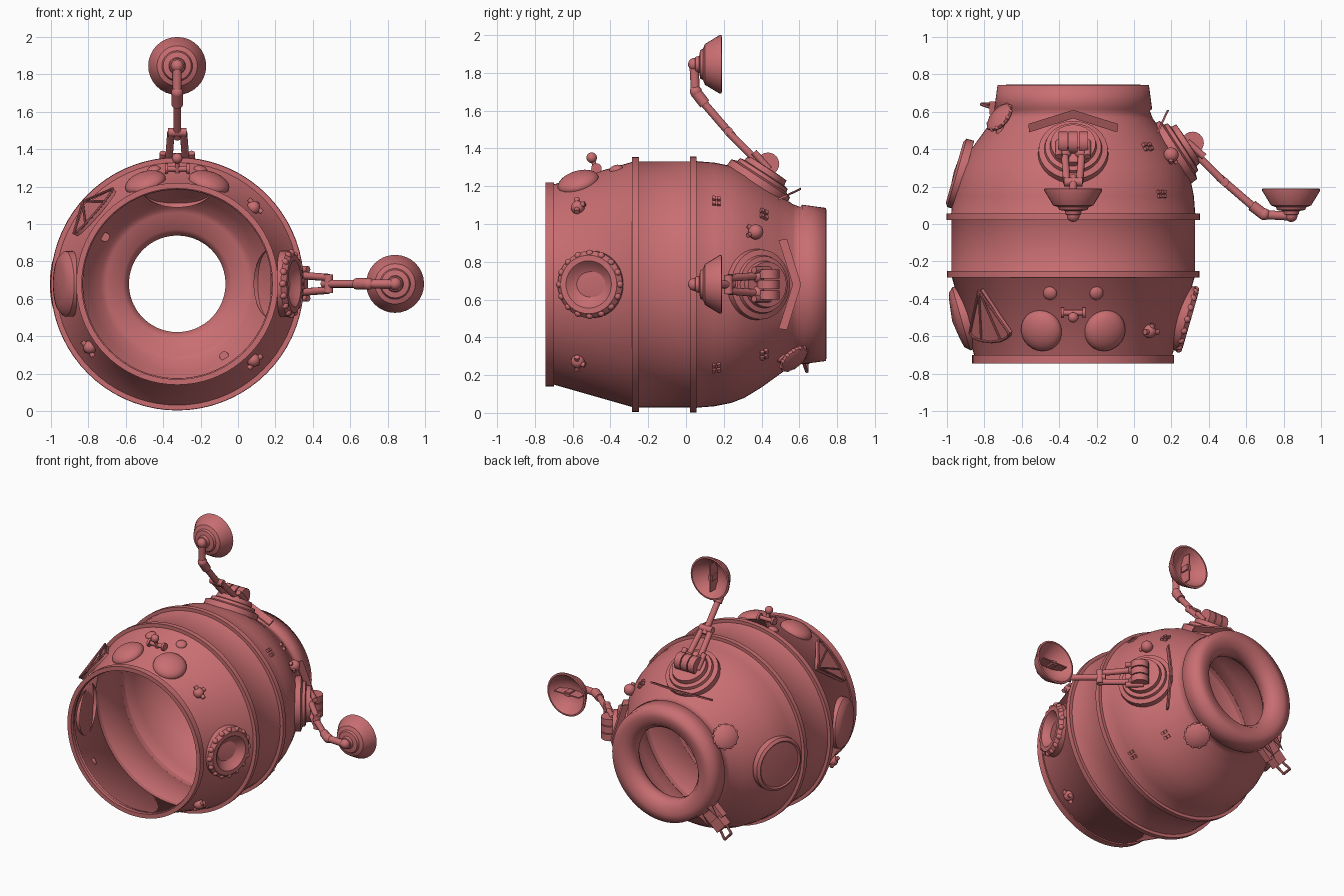
import bpy, bmesh
from math import radians, cos, sin, pi
from mathutils import Matrix, Vector

if "Cube" in bpy.data.objects:
    bpy.data.objects.remove(bpy.data.objects["Cube"], do_unlink=True)

COLOUR = (0.58, 0.155, 0.165, 1)
paint = bpy.data.materials.new("dusty_red")
paint.use_nodes = True
paint.diffuse_color = COLOUR
paint.node_tree.nodes["Principled BSDF"].inputs["Base Color"].default_value = COLOUR

# The capsule axis runs along y through this point
AXIS = Matrix.Translation((-0.325, 0, 0.68))
FACE_BACK = Matrix.Rotation(-pi / 2, 4, 'X')
FACE_SIDE = Matrix.Rotation(pi / 2, 4, 'Y')


def around(angle):
    """Frame turned about the axis: z radial, y along the axis, x tangential."""
    return AXIS @ Matrix.Rotation(radians(angle), 4, 'Y')


def seat(angle, y, r, tilt=0):
    """Spot on the hull whose z leans towards the back by tilt degrees."""
    return (around(angle) @ Matrix.Translation((0, y, r))
            @ Matrix.Rotation(radians(-tilt), 4, 'X'))


def finish(name, bm, frame, sharp=35):
    bmesh.ops.recalc_face_normals(bm, faces=bm.faces)
    bm.transform(frame)
    mesh = bpy.data.meshes.new(name)
    bm.to_mesh(mesh)
    bm.free()
    mesh.materials.append(paint)
    mesh.polygons.foreach_set("use_smooth", [True] * len(mesh.polygons))
    if sharp:
        mesh.set_sharp_from_angle(angle=radians(sharp))
    obj = bpy.data.objects.new(name, mesh)
    bpy.context.collection.objects.link(obj)
    return obj


def lathe(name, profile, frame, segs=24, closed=False, sharp=35):
    """Spin (radius, height) points about z."""
    bm = bmesh.new()
    rings = [[bm.verts.new((r * cos(2 * pi * i / segs), r * sin(2 * pi * i / segs), h))
              for i in range(segs)] if r else [bm.verts.new((0, 0, h))]
             for r, h in profile]
    pairs = list(zip(rings, rings[1:]))
    if closed:
        pairs.append((rings[-1], rings[0]))
    for a, b in pairs:
        for i in range(segs):
            j = (i + 1) % segs
            face = [a[i % len(a)], a[j % len(a)], b[j % len(b)], b[i % len(b)]]
            bm.faces.new(list(dict.fromkeys(face)))
    return finish(name, bm, frame, sharp)


def rod(name, p, q, r, frame, segs=12):
    p, q = Vector(p), Vector(q)
    turn = (q - p).to_track_quat('Z', 'Y').to_matrix().to_4x4()
    length = (q - p).length
    return lathe(name, [(0, 0), (r, 0), (r, length), (0, length)],
                 frame @ Matrix.Translation(p) @ turn, segs)


def ball(name, p, radius, frame, scale=(1, 1, 1)):
    bm = bmesh.new()
    bmesh.ops.create_uvsphere(bm, u_segments=24, v_segments=14, radius=radius)
    return finish(name, bm, frame @ Matrix.Translation(p) @ Matrix.Diagonal((*scale, 1)), 0)


def box(name, p, size, frame):
    bm = bmesh.new()
    bmesh.ops.create_cube(bm, size=1)
    return finish(name, bm, frame @ Matrix.Translation(p) @ Matrix.Diagonal((*size, 1)))


def plate(name, outline, thickness, frame):
    bm = bmesh.new()
    face = bm.faces.new([bm.verts.new(p) for p in outline])
    top = bmesh.ops.extrude_face_region(bm, geom=[face])["geom"]
    bmesh.ops.translate(bm, vec=(0, 0, thickness),
                        verts=[v for v in top if isinstance(v, bmesh.types.BMVert)])
    return finish(name, bm, frame)


def path(name, points, r, frame):
    for i, (p, q) in enumerate(zip(points, points[1:])):
        rod(f"{name}_{i + 1}", p, q, r, frame, 8)


# Hollow barrel hull with a rounded collar at the back
outer = [(.52, -.72), (.53, -.70), (.65, -.28), (.665, -.27), (.652, -.25), (.652, .02),
         (.665, .04), (.652, .06), (.645, .15), (.627, .24), (.6, .31), (.545, .4),
         (.48, .49), (.425, .565), (.41, .605)]
collar = [(.422, .615), (.405, .742), (.35, .745), (.29, .735), (.258, .69),
          (.258, .64), (.29, .595), (.38, .58)]
inner = [(r - .016, y) for r, y in reversed(outer[:-1])]
lathe("hull", outer + collar + inner, AXIS @ FACE_BACK, 72, closed=True, sharp=0)

# Raised hoops
for name, y0, y1, r, deep in (("front_hoop", -.745, -.7, .54, .03),
                              ("middle_hoop", -.285, -.25, .675, .04),
                              ("rear_hoop", .022, .056, .677, .04)):
    lathe(name, [(r - deep, y0), (r, y0), (r, y1), (r - deep, y1)],
          AXIS @ FACE_BACK, 72, closed=True)

# Two dish antennas on folding arms, with a chevron guard behind each
for side, angle in (("top", 0), ("left", 90)):
    frame, base = around(angle), seat(angle, .385, .545, 33)
    lathe(f"{side}_arm_base", [(.19, -.04), (.185, .02), (.155, .03), (.15, .05), (.125, .055),
                               (.12, .085), (0, .09)], base, 32)
    for x in (-.055, 0, .055):
        lathe(f"{side}_arm_knuckle", [(0, -.024), (.06, -.024), (.06, .024), (0, .024)],
              base @ Matrix.Translation((x, -.01, .105)) @ FACE_SIDE, 20)
    for x in (-.045, .045):
        rod(f"{side}_lower_strut", (x, .37, .66), (x * .75, .22, .81), .02, frame)
        ball(f"{side}_shoulder", (x, .38, .65), .036, frame)
        rod(f"{side}_clevis", (x * 1.7, .44, .61), (x * 1.7, .36, .7), .018, frame)
    rod(f"{side}_elbow_pin", (-.05, .225, .81), (.05, .225, .81), .024, frame)
    rod(f"{side}_forearm", (0, .25, .78), (0, .06, 1.0), .021, frame)
    rod(f"{side}_wrist", (0, .1, .955), (0, .05, 1.02), .03, frame)
    ball(f"{side}_wrist_joint", (0, .052, 1.022), .032, frame)
    rod(f"{side}_mast", (0, .05, 1.02), (0, .042, 1.165), .024, frame)
    ball(f"{side}_dish_joint", (0, .045, 1.165), .034, frame)
    lathe(f"{side}_dish", [(0, .04), (.04, .05), (.045, .07), (.075, .075), (.082, .09), (.108, .1),
                           (.155, .178), (.155, .188), (.143, .19), (.1, .13), (.05, .105), (0, .1)],
          frame @ Matrix.Translation((0, 0, 1.165)) @ FACE_BACK, 32)
    box(f"{side}_dish_feed", (0, .145, 1.165), (.008, .08, .2), frame)
    box(f"{side}_dish_receiver", (0, .15, 1.165), (.03, .06, .04), frame)
    chevron = [(x, y, .44 + (y - .48) * .47) for x, y in
               ((0, .61), (.24, .535), (.235, .49), (0, .565), (-.235, .49), (-.24, .535))]
    plate(f"{side}_chevron_guard", chevron, .012, frame)

# Round ports on both flanks of the nose
port = seat(90, -.5, .575, -16)
lathe("left_port", [(.178, -.03), (.178, .03), (.155, .055), (.125, .055), (.11, .04),
                    (.08, .012), (.04, -.003), (0, -.008)], port, 40)
for i in range(16):
    spin = Matrix.Rotation(2 * pi * i / 16, 4, 'Z')
    ball("left_port_bolt", (.165, 0, .035), .019, port @ spin)
lathe("right_port", [(.175, -.03), (.175, .025), (.15, .05), (.11, .06), (0, .075)],
      seat(-90, -.5, .575, -16), 40)

# Large hatch on the right flank of the dome
lathe("right_hatch", [(.19, -.03), (.19, .012), (.17, .025), (.16, .018), (0, .03)],
      seat(-90, .27, .61, 16), 40)

# Blisters over the nose
for a in (-17.5, 17.5):
    ball("large_blister", (0, 0, 0), .113, seat(a, -.57, .565, -16), (1, 1, .5))
for a in (-11.5, 11.5):
    ball("small_blister", (0, 0, 0), .037, seat(a, -.37, .622, -16), (1, 1, .6))

# Spool-shaped sensor on top
spool = seat(0, -.47, .59, -10)
rod("sensor_bar", (-.055, 0, .025), (.055, 0, .025), .015, spool)
for x in (-.058, .058):
    rod("sensor_bar_end", (x - .008, 0, .025), (x + .008, 0, .025), .028, spool)
rod("sensor_stem", (0, 0, 0), (0, -.012, .08), .012, spool)
ball("sensor_ball", (0, -.015, .085), .028, spool)

# Triangular ribbed window
window = seat(-49, -.49, .595, -16)
foot = [(.16 * cos(t), -.09 - .05 * sin(t), .025) for t in [pi * i / 6 for i in range(7)]]
apex = (0, .15, .035)
plate("window_pane", [(x, y, 0) for x, y, z in foot + [apex]], .02, window)
path("window_frame", [apex] + foot + [apex], .007, window)
for p in foot[2:5:2]:
    rod("window_rib", apex, p, .006, window, 8)

# Steering thrusters round the nose
for a in (45, 135, -126):
    t = seat(a, -.57, .565, -16)
    ball("thruster_ball", (0, 0, .012), .036, t)
    for x, y in ((-.05, 0), (.05, 0), (0, .045)):
        rod("thruster_nozzle", (0, 0, .022), (x, y, .028), .014, t)

# Paired vents along the left side of the dome
for a in (47, 133):
    for y, r, tilt in ((.16, .64, 8), (.41, .54, 33)):
        for x in (-.018, .018):
            for dy in (-.012, .012):
                box("vent", (x, dy, .005), (.022, .018, .022), seat(a, y, r, tilt))

# Small ball beacon
beacon = seat(62, .36, .575, 28)
ball("beacon_ball", (0, 0, .02), .04, beacon)
for x in (-.03, .03):
    rod("beacon_arm", (0, 0, .015), (x, -.045, .015), .012, beacon)

# Domed sensor heads on short shafts
for a in (-57, 147):
    head = seat(a, .545, .435, 36)
    rod("head_shaft", (0, -.07, -.02), (0, 0, .04), .025, head)
    lathe("head_rim", [(0, .025), (.075, .025), (.085, .035), (.085, .05), (.07, .06), (0, .075)],
          head, 20)
    for i in range(12):
        spin = Matrix.Rotation(pi * i / 6, 4, 'Z')
        ball("head_stud", (.08, 0, .043), .012, head @ spin)

# Latch with a loop handle beside the collar
latch = around(-133)
box("latch_plate", (0, .61, .46), (.13, .05, .1), latch)
box("latch_block", (0, .62, .53), (.09, .07, .08), latch)
path("latch_loop", [(-.035, .62, .56), (-.04, .64, .635), (.04, .64, .635), (.035, .62, .56)],
     .009, latch)
for x in (-.055, .055):
    lathe("latch_spike", [(0, -.02), (.02, -.02), (0, .09)],
          latch @ Matrix.Translation((x, .67, .42)), 8)
